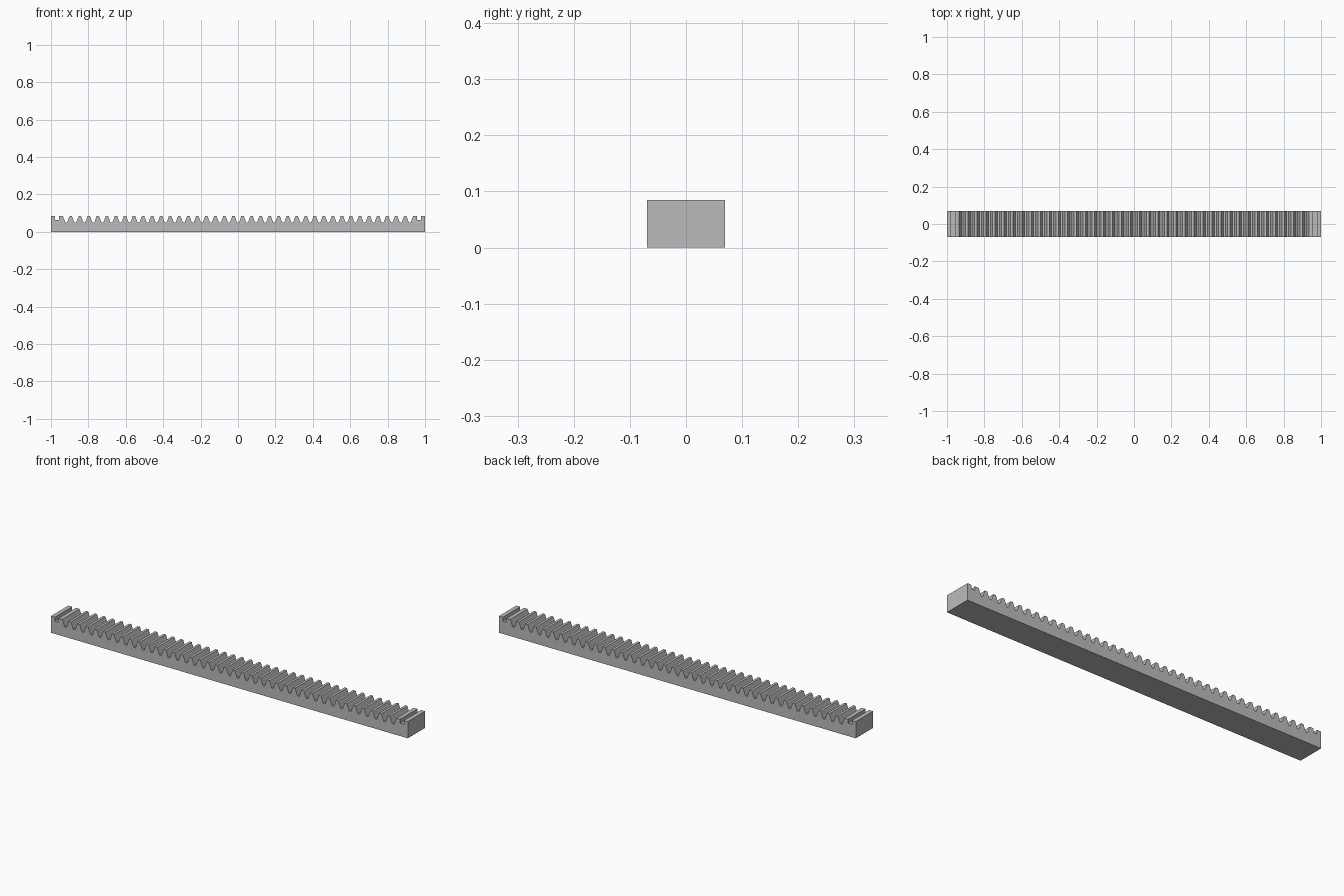
import bpy
import bmesh
import math

cube = bpy.data.objects.get("Cube")
if cube:
    bpy.data.objects.remove(cube, do_unlink=True)

# Gear rack proportions, all driven by the module
M = 2 / 130
PITCH = math.pi * M
HEIGHT, DEPTH = 5.5 * M, 9 * M
ROOT = HEIGHT - 2.25 * M
SLOPE = math.tan(math.radians(20))
TIP = PITCH / 4 - SLOPE * M            # half width of a tooth tip
FOOT = PITCH / 4 + SLOPE * 1.25 * M    # half width of a tooth foot
TEETH = 38
NOTCH_OUT, NOTCH_IN, NOTCH_Z = 0.978, 0.957, 0.064

steel = bpy.data.materials.new("steel grey")
steel.use_nodes = True
grey = (0.5, 0.5, 0.5, 1)
steel.diffuse_color = grey
steel.node_tree.nodes["Principled BSDF"].inputs["Base Color"].default_value = grey

# Left end: block, shallow notch and the part tooth beside it
last = (TEETH + 1) / 2 * PITCH
end = [(-1, 0), (-1, HEIGHT), (-NOTCH_OUT, HEIGHT), (-NOTCH_OUT, NOTCH_Z),
       (-NOTCH_IN, NOTCH_Z), (-NOTCH_IN, HEIGHT), (-last + TIP, HEIGHT),
       (-last + FOOT, ROOT)]

# Full teeth with straight flanks
profile = list(end)
for i in range(TEETH):
    x = (i - (TEETH - 1) / 2) * PITCH
    profile += [(x - FOOT, ROOT), (x - TIP, HEIGHT), (x + TIP, HEIGHT), (x + FOOT, ROOT)]
profile += [(-x, z) for x, z in reversed(end)]

# Extrude the outline front to back
bm = bmesh.new()
face = bm.faces.new([bm.verts.new((x, -DEPTH / 2, z)) for x, z in profile])
ext = bmesh.ops.extrude_face_region(bm, geom=[face])
moved = [v for v in ext["geom"] if isinstance(v, bmesh.types.BMVert)]
bmesh.ops.translate(bm, vec=(0, DEPTH, 0), verts=moved)
bmesh.ops.recalc_face_normals(bm, faces=bm.faces)
mesh = bpy.data.meshes.new("toothed_rack")
bm.to_mesh(mesh)
bm.free()
mesh.materials.append(steel)
rack = bpy.data.objects.new("toothed_rack", mesh)
bpy.context.collection.objects.link(rack)
